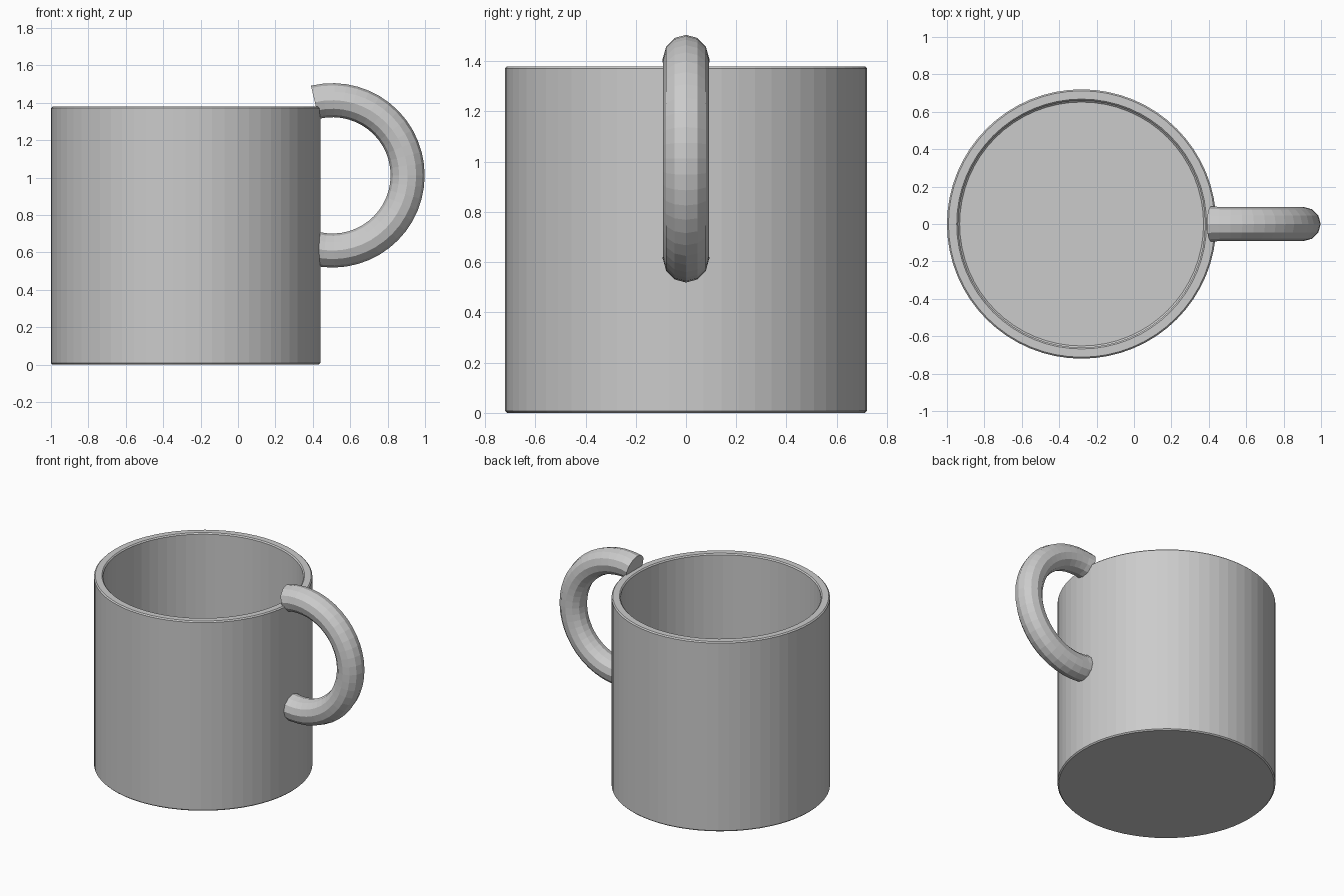
import bpy, bmesh, math

if "Cube" in bpy.data.objects:
    bpy.data.objects.remove(bpy.data.objects["Cube"])

clay = bpy.data.materials.new("plain grey")
clay.diffuse_color = (0.6, 0.6, 0.6, 1)
clay.use_nodes = True
clay.node_tree.nodes["Principled BSDF"].inputs["Base Color"].default_value = clay.diffuse_color


def add_object(name, bm):
    bmesh.ops.recalc_face_normals(bm, faces=bm.faces)
    mesh = bpy.data.meshes.new(name)
    bm.to_mesh(mesh)
    bm.free()
    mesh.materials.append(clay)
    obj = bpy.data.objects.new(name, mesh)
    bpy.context.collection.objects.link(obj)
    return obj


def bridge(bm, a, b):
    n = len(a)
    for i in range(n):
        bm.faces.new((a[i], a[(i + 1) % n], b[(i + 1) % n], b[i]))


# Cup: lathed wall with softened rim and base, closed by two discs
CUP_X, SIDES, H = -0.28, 64, 1.38
profile = [(0.712, 0), (0.72, 0.008), (0.72, H - 0.008), (0.712, H),
           (0.668, H), (0.66, H - 0.008), (0.66, 0.068), (0.652, 0.06)]
bm = bmesh.new()
rings = []
for r, z in profile:
    rings.append([bm.verts.new((CUP_X + r * math.cos(math.tau * i / SIDES),
                                r * math.sin(math.tau * i / SIDES), z))
                  for i in range(SIDES)])
for a, b in zip(rings, rings[1:]):
    bridge(bm, a, b)
bm.faces.new(rings[0])
bm.faces.new(rings[-1])
add_object("cup", bm)

# Handle: round tube swept along an arc, its ends sunk into the cup wall
CX, CZ, MAJOR, MINOR = 0.505, 1.012, 0.402, 0.091
STEPS, TUBE, REACH = 28, 12, math.radians(103.5)
bm = bmesh.new()
rings = []
for s in range(STEPS + 1):
    a = -REACH + 2 * REACH * s / STEPS
    flare = 1.04 if s in (0, STEPS) else 1.0
    ring = []
    for i in range(TUBE):
        t = math.tau * i / TUBE
        d = MAJOR + MINOR * math.cos(t)
        ring.append(bm.verts.new((CX + d * math.cos(a),
                                  flare * MINOR * math.sin(t),
                                  CZ + d * math.sin(a))))
    rings.append(ring)
for a, b in zip(rings, rings[1:]):
    bridge(bm, a, b)
bm.faces.new(rings[0])
bm.faces.new(rings[-1])
add_object("handle", bm)
